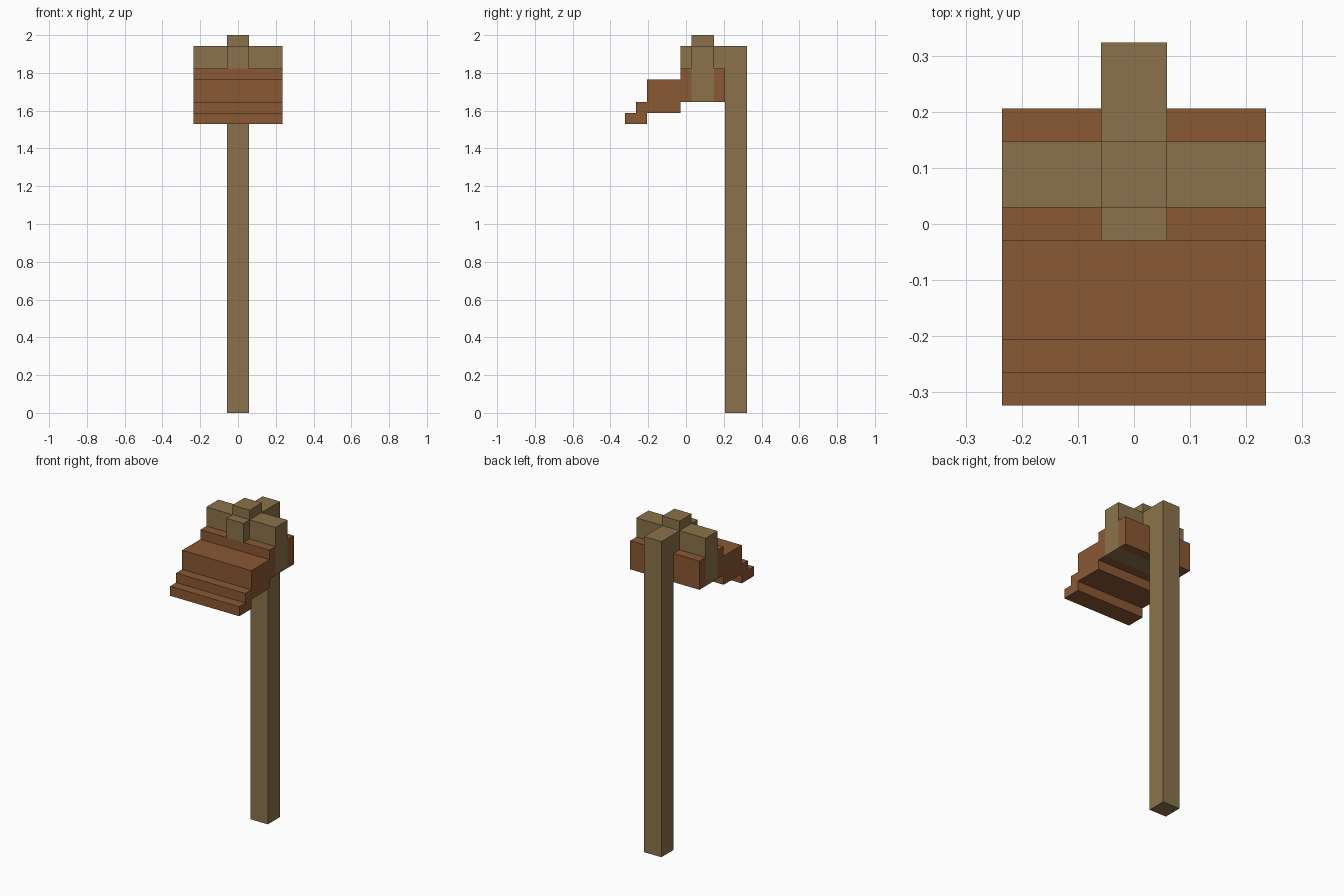
import bpy
import bmesh

cube = bpy.data.objects.get("Cube")
if cube:
    bpy.data.objects.remove(cube, do_unlink=True)

U = 2 / 34  # one block unit; the model is 34 units tall


def make_material(name, rgb):
    mat = bpy.data.materials.new(name)
    mat.use_nodes = True
    colour = (*rgb, 1)
    mat.diffuse_color = colour
    mat.node_tree.nodes["Principled BSDF"].inputs["Base Color"].default_value = colour
    return mat


wood = make_material("tan wood", (0.258, 0.171, 0.069))
leather = make_material("red brown", (0.254, 0.098, 0.034))


def prism(name, half_width, profile, mat):
    """Extrude a (y, z) outline across x, measured in block units."""
    bm = bmesh.new()
    face = bm.faces.new([bm.verts.new((-half_width * U, y * U, z * U)) for y, z in profile])
    moved = bmesh.ops.extrude_face_region(bm, geom=[face])["geom"]
    verts = [v for v in moved if isinstance(v, bmesh.types.BMVert)]
    bmesh.ops.translate(bm, verts=verts, vec=(2 * half_width * U, 0, 0))
    bmesh.ops.recalc_face_normals(bm, faces=bm.faces)
    mesh = bpy.data.meshes.new(name)
    bm.to_mesh(mesh)
    bm.free()
    mesh.materials.append(mat)
    obj = bpy.data.objects.new(name, mesh)
    bpy.context.collection.objects.link(obj)
    return obj


def box(name, half_width, y0, y1, z0, z1, mat):
    return prism(name, half_width, [(y0, z0), (y1, z0), (y1, z1), (y0, z1)], mat)


# Upright post at the back
box("post", 1, 3.5, 5.5, 0, 33, wood)

# Wide head block with a raised cap
box("head_block", 4, 0.5, 2.5, 28, 33, wood)
box("head_cap", 1, 0.5, 2.5, 33, 34, wood)

# Bar running front to back through the head
box("bar_front", 1, -0.5, 0.5, 31, 33, wood)
box("bar_back", 1, 2.5, 3.5, 31, 33, wood)

# Plates in front of and behind the head block
box("front_plate", 4, -0.5, 0.5, 28, 31, leather)
box("back_plate", 4, 2.5, 3.5, 28, 31, leather)

# Stepped flap descending toward the front
box("flap_upper", 4, -3.5, -0.5, 27, 30, leather)
prism("flap_lip", 4, [(-5.5, 26), (-3.5, 26), (-3.5, 28), (-4.5, 28),
                      (-4.5, 27), (-5.5, 27)], leather)
